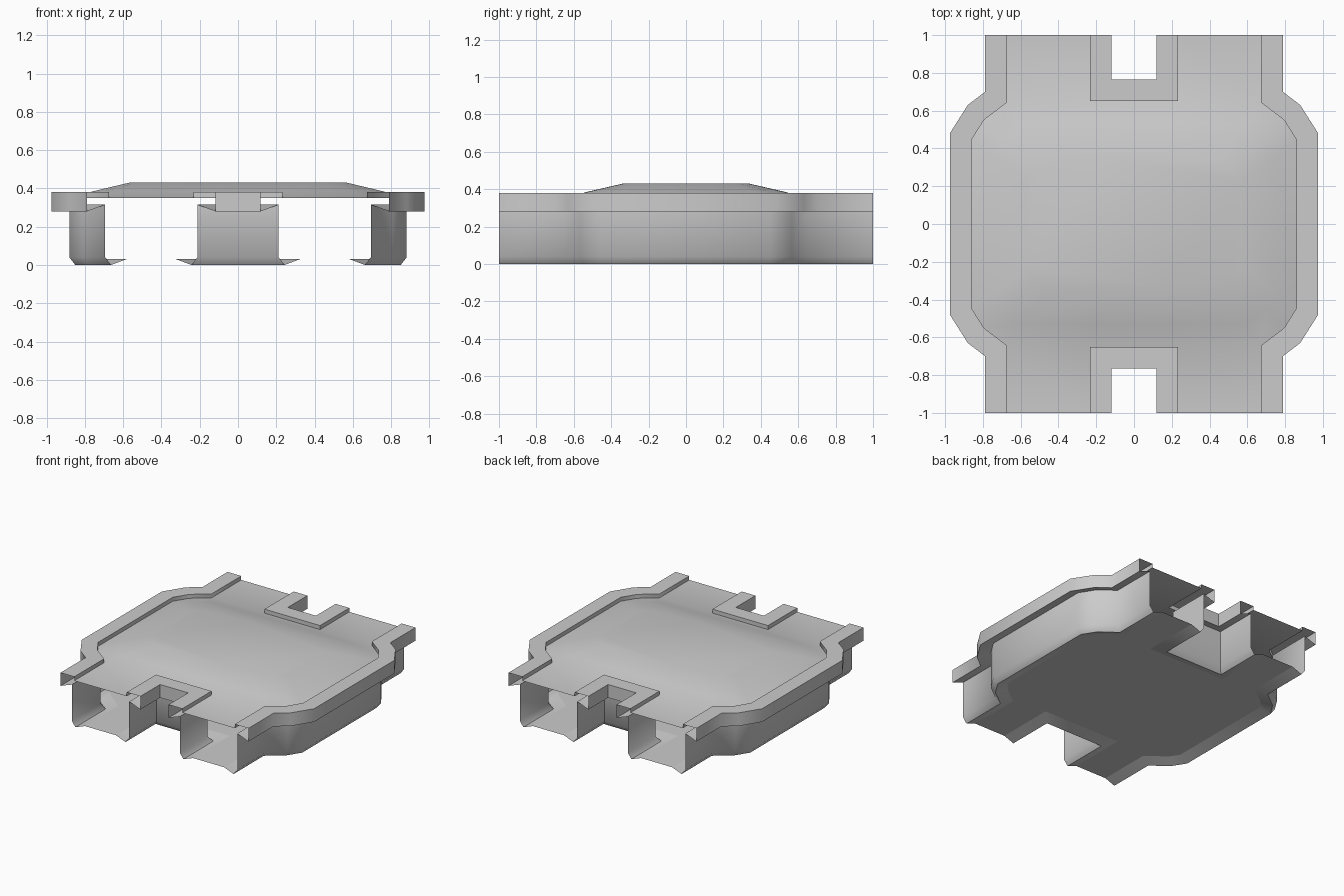
import bpy
import bmesh
import math
from mathutils import Vector

if "Cube" in bpy.data.objects:
    bpy.data.objects.remove(bpy.data.objects["Cube"], do_unlink=True)

grey = bpy.data.materials.new("plain_grey")
grey.use_nodes = True
colour = (0.6, 0.6, 0.6, 1)
grey.diffuse_color = colour
grey.node_tree.nodes["Principled BSDF"].inputs["Base Color"].default_value = colour

# Outer edge paths in plan; the inside of the piece is always on the left
half_side = [(0.788, -1), (0.788, -0.70), (0.88, -0.63), (0.975, -0.48)]
left_side = half_side + [(x, -y) for x, y in reversed(half_side)]
front_notch = [(-0.118, -1), (-0.118, -0.765), (0.118, -0.765), (0.118, -1)]


def turned(path):
    return [(-x, -y) for x, y in path]


# Counter-clockwise order around the piece
paths = [left_side, turned(front_notch), turned(left_side), front_notch]


def inset(path, d):
    """Mitred offset of an open path towards its left."""
    pts = [Vector(p) for p in path]
    normals = [Vector((a.y - b.y, b.x - a.x)).normalized() for a, b in zip(pts, pts[1:])]
    result = []
    for i, p in enumerate(pts):
        n1 = normals[max(i - 1, 0)]
        n2 = normals[min(i, len(normals) - 1)]
        result.append(p + (n1 + n2) * (d / (1 + n1.dot(n2))))
    return result


def finish(name, bm):
    bmesh.ops.remove_doubles(bm, verts=bm.verts, dist=0.0005)
    mesh = bpy.data.meshes.new(name)
    bm.to_mesh(mesh)
    bm.free()
    mesh.materials.append(grey)
    obj = bpy.data.objects.new(name, mesh)
    bpy.context.collection.objects.link(obj)
    bpy.ops.object.select_all(action='DESELECT')
    obj.select_set(True)
    bpy.context.view_layer.objects.active = obj
    bpy.ops.object.shade_smooth_by_angle(angle=math.radians(60))


def sweep(name, path, profile):
    """Carry a profile of (inset, height) pairs along a path."""
    bm = bmesh.new()
    rows = [[bm.verts.new((p.x, p.y, z)) for p in inset(path, d)] for d, z in profile]
    for up, low in zip(rows, rows[1:]):
        for i in range(len(path) - 1):
            bm.faces.new((low[i], low[i + 1], up[i + 1], up[i]))
    finish(name, bm)


# Overhanging hollow rims, and walls ending in a gutter along the floor
rim = [(0.115, 0.35), (0.115, 0.38), (0, 0.38), (0, 0.28), (0.094, 0.315)]
wall = [(0.094, 0.315), (0.094, 0.04), (0.125, 0), (0.205, 0.03)]
for label, path in zip(("left", "back_notch", "right", "front_notch"), paths):
    sweep(label + "_rim", path, rim)
    sweep(label + "_wall", path, wall)

# Floor inside the gutters
bm = bmesh.new()
outline = [p for path in paths for p in inset(path, 0.205)]
bm.faces.new([bm.verts.new((p.x, p.y, 0.03)) for p in reversed(outline)])
finish("floor", bm)

# Roof: low dome with four flat tongues over the tunnel mouths
bm = bmesh.new()
edges = [inset(path, 0.115) for path in paths]
ring = [p for edge in edges for p in edge[1:-1]]
levels = [(1, 1, 0.35), (0.88, 0.82, 0.385), (0.66, 0.52, 0.43)]
rows = [[bm.verts.new((p.x * sx, p.y * sy, z)) for p in ring] for sx, sy, z in levels]
count = len(ring)
for low, up in zip(rows, rows[1:]):
    for i in range(count):
        j = (i + 1) % count
        bm.faces.new((low[i], low[j], up[j], up[i]))
bm.faces.new(rows[-1])
for i, edge in enumerate(edges):
    following = edges[(i + 1) % len(edges)]
    corners = (edge[-2], edge[-1], following[0], following[1])
    bm.faces.new([bm.verts.new((p.x, p.y, 0.35)) for p in corners])
finish("roof", bm)
